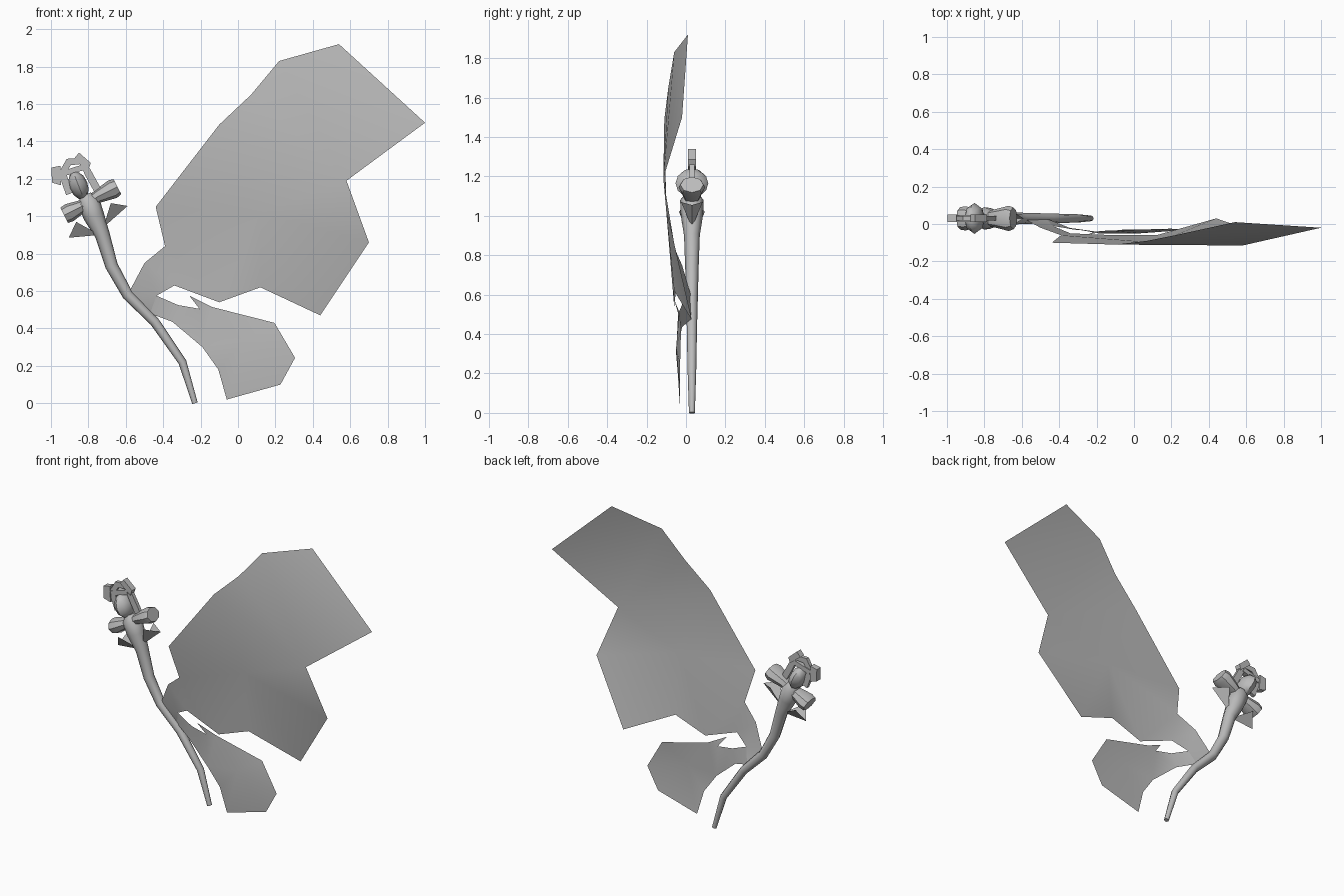
import bpy, bmesh, math
from mathutils import Vector, Matrix

cube = bpy.data.objects.get("Cube")
if cube:
    bpy.data.objects.remove(cube, do_unlink=True)

GREY = (0.5, 0.5, 0.5, 1)
mat = bpy.data.materials.new("plain grey")
mat.use_nodes = True
mat.diffuse_color = GREY
mat.node_tree.nodes["Principled BSDF"].inputs["Base Color"].default_value = GREY

MID = 0.03                                    # y of the stem plane
TILT = Matrix.Rotation(math.radians(-21.5), 4, 'Y')   # flower leans to -x


def finish(name, bm, smooth=None, closed=True):
    if closed:
        bmesh.ops.recalc_face_normals(bm, faces=bm.faces)
    me = bpy.data.meshes.new(name)
    bm.to_mesh(me)
    bm.free()
    ob = bpy.data.objects.new(name, me)
    bpy.context.collection.objects.link(ob)
    me.materials.append(mat)
    if smooth:
        bpy.ops.object.select_all(action='DESELECT')
        ob.select_set(True)
        bpy.context.view_layer.objects.active = ob
        bpy.ops.object.shade_smooth_by_angle(angle=math.radians(smooth))
    return ob


def sheet(name, pts, faces, smooth=None):
    bm = bmesh.new()
    vs = [bm.verts.new(p) for p in pts]
    for f in faces:
        bm.faces.new([vs[i] for i in f])
    return finish(name, bm, smooth, closed=False)


def tube(name, rings, sides=8, flat=1.0, smooth=50):
    """Loft rings (x, z, radius) in the stem plane; flat stretches them in y."""
    bm = bmesh.new()
    loops = []
    for i, (x, z, r) in enumerate(rings):
        a, b = rings[max(i - 1, 0)], rings[min(i + 1, len(rings) - 1)]
        t = Vector((b[0] - a[0], 0, b[1] - a[1])).normalized()
        side = Vector((t.z, 0, -t.x))
        loops.append([bm.verts.new(Vector((x, MID, z)) + side * r * math.cos(k * math.tau / sides)
                      + Vector((0, r * flat * math.sin(k * math.tau / sides), 0)))
                      for k in range(sides)])
    for p, q in zip(loops, loops[1:]):
        for k in range(sides):
            n = (k + 1) % sides
            bm.faces.new((p[k], p[n], q[n], q[k]))
    bm.faces.new(loops[0][::-1])
    bm.faces.new(loops[-1])
    return finish(name, bm, smooth)


def plate(name, outline, half=0.015):
    """Flat x-z outline given thickness in y."""
    bm = bmesh.new()
    f = bm.faces.new([bm.verts.new((x, MID - half, z)) for x, z in outline])
    ext = bmesh.ops.extrude_face_region(bm, geom=[f])["geom"]
    bmesh.ops.translate(bm, vec=(0, 2 * half, 0),
                        verts=[g for g in ext if isinstance(g, bmesh.types.BMVert)])
    return finish(name, bm)


def band(name, path, width, half):
    """Flat strip following an x-z path."""
    left, right = [], []
    for i, (x, z) in enumerate(path):
        a, b = path[max(i - 1, 0)], path[min(i + 1, len(path) - 1)]
        t = Vector((b[0] - a[0], b[1] - a[1])).normalized() * width / 2
        left.append((x - t.y, z + t.x))
        right.append((x + t.y, z - t.x))
    return plate(name, left + right[::-1], half)


# Curved stem swelling towards the flower
tube("stem", [(-.23, 0, .015), (-.297, .22, .022), (-.446, .436, .026), (-.59, .58, .03),
              (-.676, .735, .034), (-.725, .9, .04), (-.77, 1.0, .056), (-.80, 1.08, .06),
              (-.815, 1.115, .03)])

# Large upper leaf
sheet("upper_leaf",
      [(-.59, .03, .58), (-.50, -.02, .75), (-.39, -.06, .84), (-.44, -.10, 1.05),
       (-.10, -.11, 1.49), (.07, -.09, 1.65), (.22, -.06, 1.83), (.54, .01, 1.92),
       (1.0, -.02, 1.50), (.58, -.115, 1.19), (.70, -.06, .86), (.44, .03, .47),
       (.12, -.06, .62), (-.10, -.06, .54), (-.34, -.05, .63), (-.436, -.01, .575),
       (-.47, .03, .48), (.12, -.10, 1.02)],
      [(0, 16, 15), (0, 15, 1), (1, 15, 14, 2), (2, 14, 13), (2, 13, 17), (2, 17, 3),
       (3, 17, 4), (4, 17, 9), (4, 9, 5), (5, 9, 6), (6, 9, 8), (6, 8, 7),
       (17, 10, 9), (17, 11, 10), (17, 12, 11), (17, 13, 12)], smooth=60)

# Smaller lower leaf
sheet("lower_leaf",
      [(-.47, .03, .48), (-.436, -.01, .575), (-.32, -.03, .525), (-.206, -.04, .505),
       (-.26, -.06, .575), (-.14, -.035, .515), (.195, -.025, .43), (.305, -.03, .243),
       (.227, -.03, .10), (-.06, -.03, .02), (-.105, -.04, .18), (-.19, -.05, .30),
       (-.35, -.02, .435), (.03, -.05, .33)],
      [(0, 12, 2, 1), (12, 11, 3, 2), (11, 5, 3), (3, 5, 4), (11, 13, 5), (13, 6, 5),
       (13, 7, 6), (13, 8, 7), (13, 9, 8), (13, 10, 9), (13, 11, 10)], smooth=60)

# Folded leaflets below the flower: stem point, tip, spread corners
for name, a, t, s in (("left_leaflet", (-.72, .94), (-.59, 1.055), (-.68, 1.07)),
                      ("right_leaflet", (-.74, .90), (-.905, .885), (-.865, .97))):
    sheet(name, [(a[0], MID, a[1]), (t[0], MID, t[1]),
                 (s[0], MID - .055, s[1]), (s[0], MID + .055, s[1])],
          [(0, 1, 2), (0, 3, 1)])

# Two flared petals across the flower base
tube("left_petal", [(-.80, 1.07, .028), (-.75, 1.105, .036), (-.67, 1.145, .052),
                    (-.645, 1.158, .045)], flat=1.3, smooth=40)
tube("right_petal", [(-.78, 1.075, .028), (-.84, 1.05, .036), (-.90, 1.02, .05),
                     (-.93, 1.005, .046)], flat=1.3, smooth=40)

# Rounded bud
bm = bmesh.new()
bmesh.ops.create_uvsphere(bm, u_segments=8, v_segments=6, radius=1)
bm.transform(Matrix.Translation((-.853, MID, 1.165)) @ TILT @ Matrix.Diagonal((.05, .083, .078, 1)))
finish("bud", bm, 50)

# Flat arch around the bud with end plates and a cross bar
band("arch", [(-.90, 1.12), (-.94, 1.23), (-.905, 1.29), (-.835, 1.295),
              (-.795, 1.22), (-.74, 1.12)], .04, .012)
band("cross_bar", [(-.945, 1.225), (-.825, 1.262)], .03, .018)
plate("side_plate", [(-.997, 1.26), (-.995, 1.18), (-.945, 1.165), (-.95, 1.27)], .02)
plate("top_plate", [(-.85, 1.34), (-.787, 1.285), (-.80, 1.25), (-.875, 1.31)], .02)
